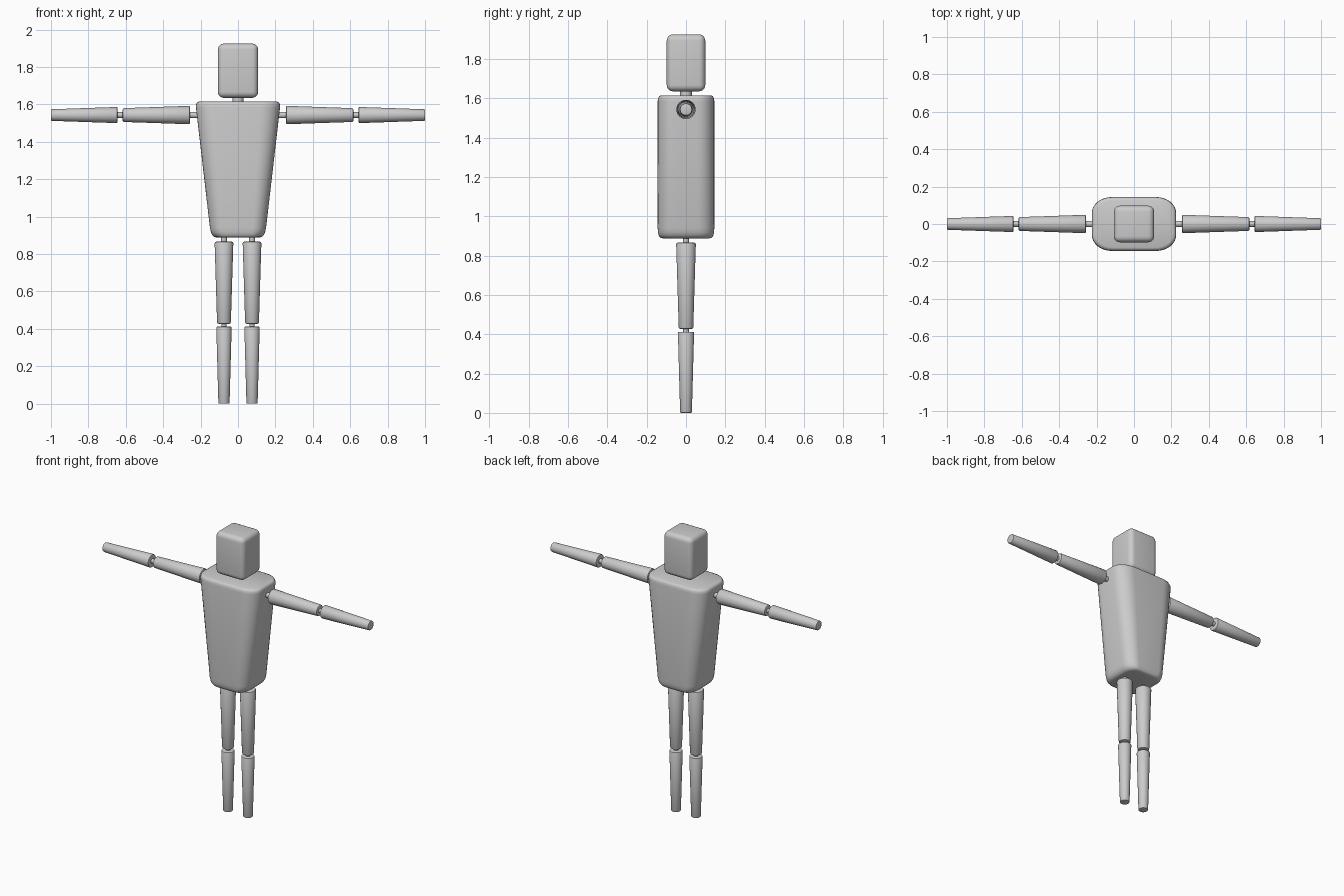
import bpy, bmesh, math
from mathutils import Matrix, Vector

if "Cube" in bpy.data.objects:
    bpy.data.objects.remove(bpy.data.objects["Cube"])


def finish(bm, name, angle=40):
    bmesh.ops.recalc_face_normals(bm, faces=bm.faces)
    mesh = bpy.data.meshes.new(name)
    bm.to_mesh(mesh)
    bm.free()
    ob = bpy.data.objects.new(name, mesh)
    bpy.context.collection.objects.link(ob)
    bpy.ops.object.select_all(action='DESELECT')
    ob.select_set(True)
    bpy.context.view_layer.objects.active = ob
    bpy.ops.object.shade_smooth_by_angle(angle=math.radians(angle))
    return ob


def loft(bm, rings):
    """Skin equal-length point rings and cap both ends."""
    loops = [[bm.verts.new(p) for p in ring] for ring in rings]
    n = len(loops[0])
    for a, b in zip(loops, loops[1:]):
        for i in range(n):
            j = (i + 1) % n
            bm.faces.new((a[i], a[j], b[j], b[i]))
    bm.faces.new(loops[0][::-1])
    bm.faces.new(loops[-1])


def rod(name, start, end, r1, r2, soft=0.008, sides=32):
    """Tapered rod from start to end with softened rims."""
    start, end = Vector(start), Vector(end)
    axis = end - start
    length = axis.length
    turn = Matrix.Translation(start) @ axis.to_track_quat('Z', 'Y').to_matrix().to_4x4()
    k = soft * 0.3
    profile = [(0, r1 - soft), (k, r1 - k), (soft, r1),
               (length - soft, r2), (length - k, r2 - k), (length, r2 - soft)]
    if soft == 0:
        profile = [(0, r1), (length, r2)]
    bm = bmesh.new()
    loft(bm, [[turn @ Vector((r * math.cos(t), r * math.sin(t), h))
               for t in (2 * math.pi * i / sides for i in range(sides))]
              for h, r in profile])
    return finish(bm, name)


def rounded_ring(z, hw, hd, steps=8):
    """Rounded rectangle with corners proportional to its size."""
    rx, ry = hw * 0.48, hd * 0.58
    pts = []
    for q, (sx, sy) in enumerate(((1, 1), (-1, 1), (-1, -1), (1, -1))):
        for i in range(steps + 1):
            t = math.pi / 2 * (q + i / steps)
            pts.append((sx * (hw - rx) + rx * math.cos(t),
                        sy * (hd - ry) + ry * math.sin(t), z))
    return pts


# torso: tapered, soft-edged trunk
bm = bmesh.new()
loft(bm, [rounded_ring(*p) for p in (
    (0.888, 0.112, 0.120), (0.891, 0.126, 0.131), (0.901, 0.137, 0.138),
    (0.917, 0.145, 0.142), (0.940, 0.150, 0.144), (1.585, 0.225, 0.144),
    (1.600, 0.224, 0.142), (1.610, 0.219, 0.137), (1.615, 0.208, 0.126))])
finish(bm, "torso")

# head: rounded box
bm = bmesh.new()
bmesh.ops.create_cube(bm, size=1)
bmesh.ops.scale(bm, vec=(0.216, 0.196, 0.29), verts=bm.verts)
bmesh.ops.translate(bm, vec=(0, 0, 1.78), verts=bm.verts)
bmesh.ops.bevel(bm, geom=bm.edges[:], offset=0.032, segments=5,
                profile=0.5, affect='EDGES')
finish(bm, "head")

# neck
rod("neck", (0, 0, 1.59), (0, 0, 1.66), 0.03, 0.03, 0)

# arms and legs on both sides
AZ, LX = 1.543, 0.075
for side, s in (("left", 1), ("right", -1)):
    rod(f"{side}_shoulder_joint", (s * 0.19, 0, AZ), (s * 0.28, 0, AZ), 0.017, 0.017, 0)
    rod(f"{side}_upper_arm", (s * 0.256, 0, AZ), (s * 0.617, 0, AZ), 0.049, 0.037)
    rod(f"{side}_elbow_joint", (s * 0.60, 0, AZ), (s * 0.665, 0, AZ), 0.015, 0.015, 0)
    rod(f"{side}_forearm", (s * 0.645, 0, AZ), (s * 1.0, 0, AZ), 0.043, 0.031, 0.005)
    x = s * LX
    rod(f"{side}_hip_joint", (x, 0, 0.92), (x, 0, 0.84), 0.015, 0.015, 0)
    rod(f"{side}_thigh", (x, 0, 0.866), (x, 0, 0.427), 0.05, 0.037)
    rod(f"{side}_knee_joint", (x, 0, 0.445), (x, 0, 0.395), 0.014, 0.014, 0)
    rod(f"{side}_shin", (x, 0, 0.412), (x, 0, 0), 0.041, 0.03, 0.005)
